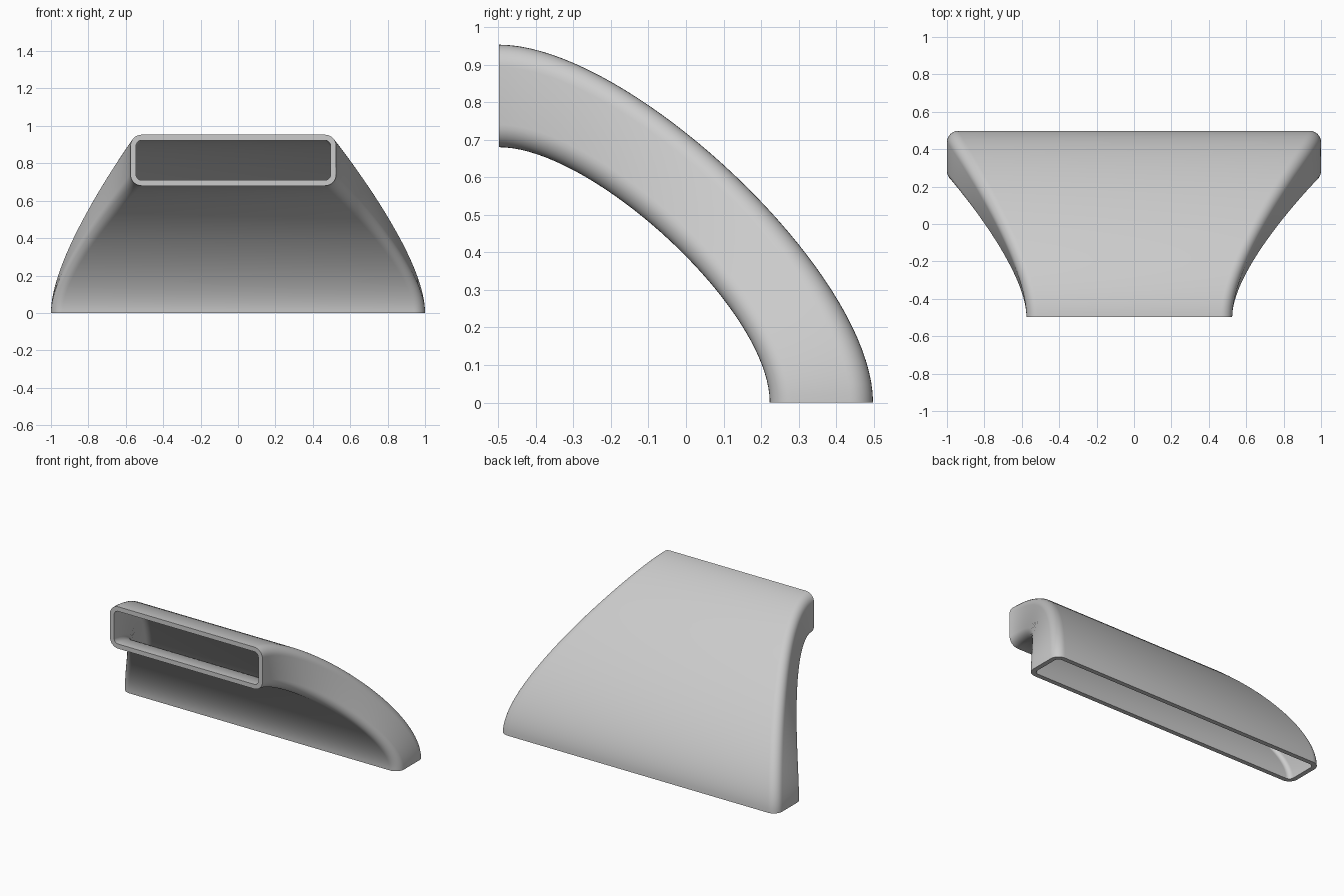
import bpy, bmesh, math
from mathutils import Vector

cube = bpy.data.objects.get("Cube")
if cube:
    bpy.data.objects.remove(cube, do_unlink=True)

WALL, RADIUS, CORNER_STEPS, STEPS = 0.03, 0.06, 8, 40


def rounded_rect(cx, cy, w, h, inset):
    """Rounded rectangle outline, shrunk by the inset."""
    r = RADIUS - inset
    hw, hh = w / 2 - inset - r, h / 2 - inset - r
    pts = []
    for k, (sx, sy) in enumerate([(1, 1), (-1, 1), (-1, -1), (1, -1)]):
        for i in range(CORNER_STEPS + 1):
            a = math.pi / 2 * (k + i / CORNER_STEPS)
            pts.append((cx + sx * hw + r * math.cos(a), cy + sy * hh + r * math.sin(a)))
    return pts


def duct_rings(bm, inset):
    """Loft from the upright front mouth to the wide bottom mouth."""
    front = [Vector((x, -0.498, z)) for x, z in rounded_rect(-0.025, 0.8165, 1.1, 0.273, inset)]
    base = [Vector((x, y, 0)) for x, y in rounded_rect(0, 0.3605, 2.0, 0.275, inset)]
    rings = []
    for s in range(STEPS + 1):
        t = s / STEPS
        u = 1 - t
        ring = []
        for p, q in zip(front, base):
            reach = 0.25 * math.hypot(q.y - p.y, q.z - p.z)
            a = p + Vector((0, reach, 0))
            b = q + Vector((0, 0, reach))
            ring.append(bm.verts.new(p * u**3 + a * 3 * u * u * t + b * 3 * u * t * t + q * t**3))
        rings.append(ring)
    return rings


def bridge(bm, r1, r2):
    n = len(r1)
    for i in range(n):
        j = (i + 1) % n
        bm.faces.new((r1[i], r1[j], r2[j], r2[i]))


# Hollow duct: outer skin, inner skin and the two rims
bm = bmesh.new()
outer = duct_rings(bm, 0)
inner = duct_rings(bm, WALL)
for skin in (outer, inner):
    for r1, r2 in zip(skin, skin[1:]):
        bridge(bm, r1, r2)
bridge(bm, outer[0], inner[0])
bridge(bm, outer[-1], inner[-1])
bmesh.ops.recalc_face_normals(bm, faces=bm.faces)
mesh = bpy.data.meshes.new("flared_duct")
bm.to_mesh(mesh)
bm.free()
duct = bpy.data.objects.new("flared_duct", mesh)
bpy.context.collection.objects.link(duct)

# Plain grey plastic
mat = bpy.data.materials.new("light_grey")
mat.use_nodes = True
grey = (0.6, 0.6, 0.6, 1)
mat.diffuse_color = grey
mat.node_tree.nodes["Principled BSDF"].inputs["Base Color"].default_value = grey
mesh.materials.append(mat)

bpy.ops.object.select_all(action="DESELECT")
duct.select_set(True)
bpy.context.view_layer.objects.active = duct
bpy.ops.object.shade_smooth_by_angle(angle=math.radians(35))
